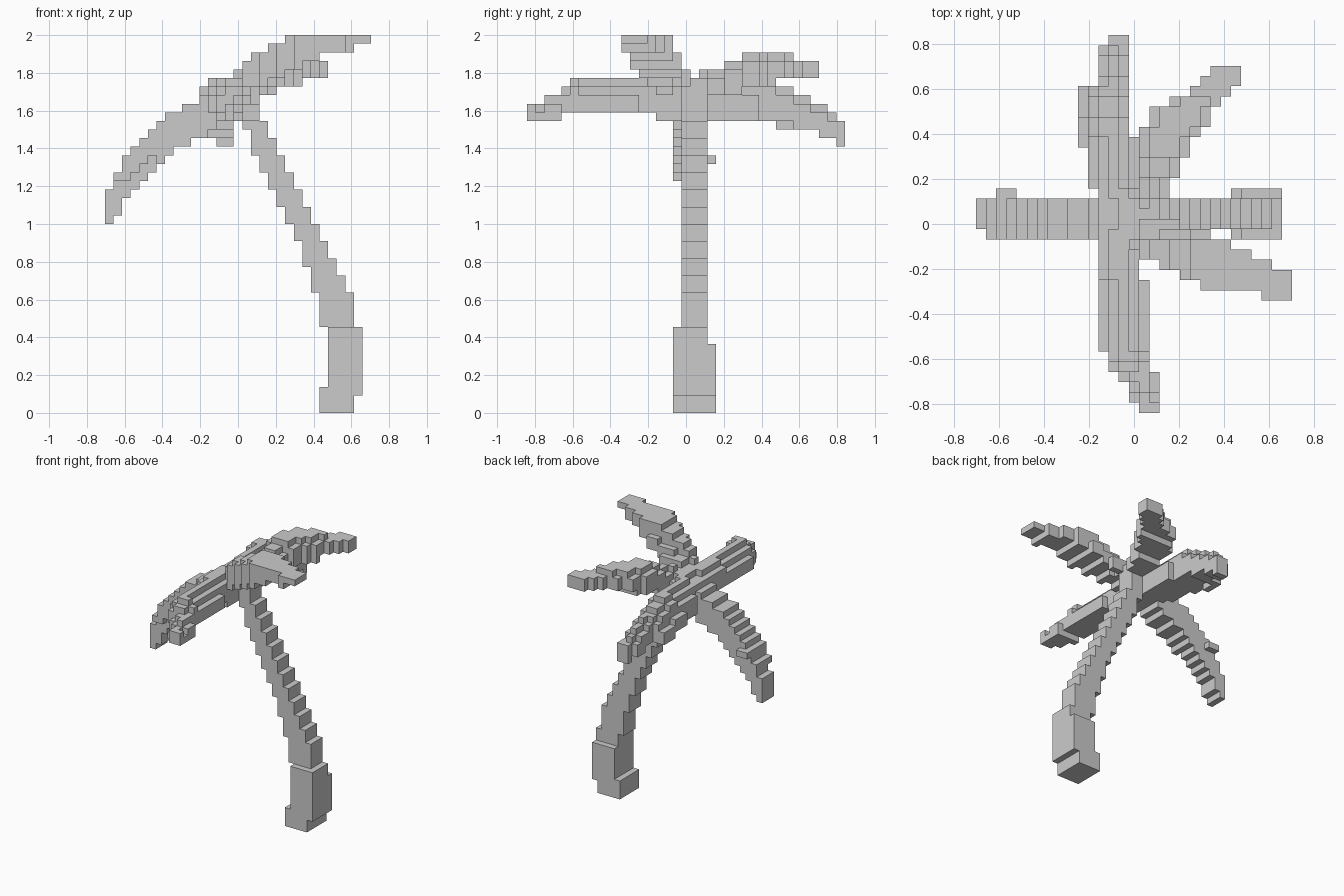
import bpy
import bmesh
from math import floor
from mathutils import Vector

if "Cube" in bpy.data.objects:
    bpy.data.objects.remove(bpy.data.objects["Cube"], do_unlink=True)

GRID = Vector((31, 37, 44))          # size of the model in voxels
UNIT = 2 / GRID.z
ORIGIN = Vector((-GRID.x, -GRID.y, 0)) * UNIT / 2

parts = {}
occupied = set()


def claim(name, cells):
    """Give a part those cells that no earlier part holds."""
    parts.setdefault(name, set()).update(cells - occupied)
    occupied.update(cells)


def block(xs, ys, zs):
    return {(x, y, z) for x in range(*xs) for y in range(*ys) for z in range(*zs)}


def sample(stations, along):
    """Blend the two stations either side of a slice, rounded to voxels."""
    for first, second in zip(stations, stations[1:]):
        if first[0] <= along <= second[0]:
            t = (along - first[0]) / (second[0] - first[0])
            return [floor(p + (q - p) * t + 0.5) for p, q in zip(first[1:], second[1:])]


def limb(name, axes, stations, arch=0, eave=0):
    """Sweep slices (along, side low, side high, bottom, top) along the first axis.

    arch steps the top down toward the edges, eave raises the underside of the
    low edge.
    """
    order = [axes.index(axis) for axis in "xyz"]
    cells = set()
    for along in range(stations[0][0], stations[-1][0] + 1):
        low, high, bottom, top = sample(stations, along)
        crest = min(arch, (high - low - 1) // 2)
        for side in range(low, high):
            rise = min(side - low, high - 1 - side, crest)
            roof = top - (crest - rise)
            base = bottom
            if side == low and high - low > 3:
                base += eave
            for level in range(min(base, roof - 1), roof):
                point = (along, side, level)
                cells.add(tuple(point[i] for i in order))
    claim(name, cells)


def build(name, cells, material):
    """Skin the cells with their exposed faces and merge the flat areas."""
    bm = bmesh.new()
    corners = {}

    def corner(position):
        key = tuple(position)
        if key not in corners:
            corners[key] = bm.verts.new(ORIGIN + Vector(key) * UNIT)
        return corners[key]

    for cell in sorted(cells):
        for axis in range(3):
            for step in (0, 1):
                neighbour = list(cell)
                neighbour[axis] += 2 * step - 1
                if tuple(neighbour) in occupied:
                    continue
                start = list(cell)
                start[axis] += step
                u, v = (axis + 1) % 3, (axis + 2) % 3
                loop = []
                for du, dv in ((0, 0), (1, 0), (1, 1), (0, 1)):
                    position = list(start)
                    position[u] += du
                    position[v] += dv
                    loop.append(corner(position))
                bm.faces.new(loop if step else loop[::-1])
    bmesh.ops.dissolve_limit(bm, angle_limit=0.02, verts=bm.verts[:], edges=bm.edges[:])
    mesh = bpy.data.meshes.new(name)
    bm.to_mesh(mesh)
    bm.free()
    mesh.materials.append(material)
    obj = bpy.data.objects.new(name, mesh)
    bpy.context.collection.objects.link(obj)


# Thick foot of the trunk
claim("trunk_base", block((26, 30), (17, 21), (2, 10)))
claim("trunk_base", block((26, 30), (21, 22), (2, 8)))
claim("trunk_base", block((25, 29), (17, 22), (0, 3)))

# Leaning trunk, swept upward
limb("trunk", "zxy", [
    (10, 25, 29, 18, 21), (13, 25, 29, 18, 21), (14, 24, 28, 18, 21),
    (18, 23, 26, 18, 21), (24, 20, 23, 18, 21), (30, 17, 20, 18, 21),
    (34, 16, 18, 18, 21), (38, 16, 18, 18, 21)])

# Crown where the fronds meet
claim("crown", block((13, 16), (15, 21), (34, 38)))
claim("crown", block((14, 17), (16, 21), (38, 39)))
claim("crown", block((16, 20), (18, 19), (38, 40)))

# Drooping frond on the right side
limb("right_frond", "xyz", [(0, 18, 21, 22, 26), (1, 17, 21, 23, 28)], eave=4)
limb("right_frond", "xyz", [(2, 17, 21, 25, 30), (5, 17, 21, 28, 33)], eave=2)
limb("right_frond", "xyz", [
    (6, 17, 21, 29, 34), (8, 17, 21, 31, 35), (11, 17, 21, 32, 37),
    (13, 17, 21, 34, 38)])
claim("right_frond", block((2, 4), (21, 22), (29, 30)))

# Long frond toward the front
limb("front_frond", "yxz", [
    (0, 16, 18, 34, 36), (1, 15, 18, 34, 36), (3, 14, 18, 34, 37),
    (4, 13, 17, 35, 38), (6, 12, 17, 35, 39), (12, 12, 17, 35, 39),
    (13, 12, 16, 35, 39), (17, 12, 16, 35, 39)], arch=2)

# Long frond toward the back, with a lower strip along its right edge
limb("back_frond", "yxz", [
    (20, 13, 16, 34, 39), (22, 11, 16, 34, 39), (26, 11, 16, 34, 39),
    (27, 11, 15, 34, 39), (30, 11, 15, 34, 38), (31, 11, 15, 33, 37),
    (32, 12, 15, 33, 37), (35, 12, 15, 32, 35), (36, 13, 15, 31, 34)], arch=2)
limb("back_frond", "yxz", [(26, 10, 11, 34, 36), (31, 10, 11, 33, 35)])

# Raised frond toward the back left, with a flat tip
limb("back_left_frond", "yxz", [
    (20, 15, 18, 36, 40), (22, 16, 19, 37, 40), (24, 16, 20, 37, 41),
    (25, 16, 21, 38, 42), (26, 16, 21, 38, 42), (27, 16, 22, 38, 42),
    (28, 17, 23, 38, 42), (29, 17, 23, 39, 42), (30, 19, 24, 39, 42)], arch=1)
limb("back_left_frond", "yxz", [(31, 21, 25, 39, 41), (33, 23, 26, 39, 41)])

# Highest frond toward the front left, with a lower strip along its back edge
limb("front_left_frond", "xyz", [
    (14, 16, 17, 36, 39), (16, 15, 17, 37, 41), (18, 14, 17, 38, 42),
    (20, 13, 17, 39, 43), (22, 12, 17, 40, 44), (24, 12, 17, 41, 44),
    (25, 12, 16, 42, 44), (26, 12, 16, 42, 44), (27, 12, 15, 42, 44),
    (28, 11, 15, 42, 44), (29, 11, 14, 43, 44), (30, 11, 14, 43, 44)])
limb("front_left_frond", "xyz", [(16, 17, 18, 38, 40), (22, 17, 18, 40, 42)])

# One plain grey for the whole tree
grey = bpy.data.materials.new("plain_grey")
grey.use_nodes = True
grey.diffuse_color = (0.6, 0.6, 0.6, 1)
grey.node_tree.nodes["Principled BSDF"].inputs["Base Color"].default_value = grey.diffuse_color

for part_name, part_cells in parts.items():
    build(part_name, part_cells, grey)
